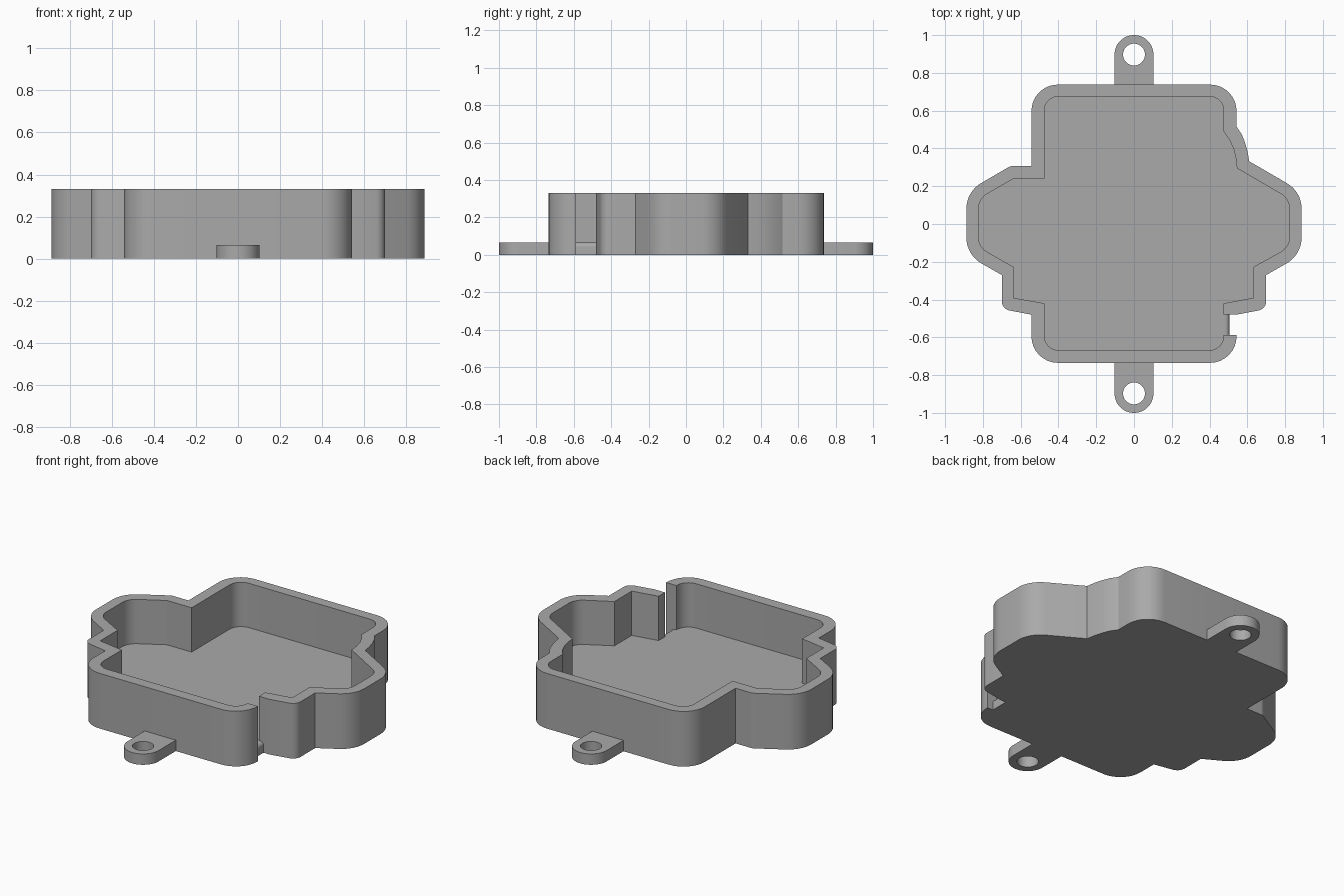
import bpy, bmesh, math
from mathutils import Vector

if "Cube" in bpy.data.objects:
    bpy.data.objects.remove(bpy.data.objects["Cube"])

HEIGHT, FLOOR = 0.33, 0.065

grey = bpy.data.materials.new("plain grey")
grey.use_nodes = True
grey.diffuse_color = (0.4, 0.4, 0.4, 1)
grey.node_tree.nodes["Principled BSDF"].inputs["Base Color"].default_value = grey.diffuse_color


def rounded(corners, steps=8):
    """Turn (x, y, radius) corners into a closed outline with filleted corners."""
    out = []
    for i, (x, y, r) in enumerate(corners):
        p = Vector((x, y))
        if r == 0:
            out.append(p)
            continue
        a = (Vector(corners[i - 1][:2]) - p).normalized()
        b = (Vector(corners[(i + 1) % len(corners)][:2]) - p).normalized()
        half = a.angle(b) / 2
        centre = p + (a + b).normalized() * r / math.sin(half)
        start = p + a * r / math.tan(half) - centre
        end = p + b * r / math.tan(half) - centre
        sweep = start.angle(end)
        for k in range(steps + 1):
            t = k / steps
            out.append(centre + (start * math.sin((1 - t) * sweep)
                                 + end * math.sin(t * sweep)) / math.sin(sweep))
    return out


def prism(name, outline, low, high, place=lambda u, v, w: (u, v, w)):
    """Extrude an outline between two levels."""
    bm = bmesh.new()
    face = bm.faces.new([bm.verts.new(place(u, v, low)) for u, v in outline])
    top = bmesh.ops.extrude_face_region(bm, geom=[face])["geom"]
    shift = Vector(place(0, 0, high)) - Vector(place(0, 0, low))
    bmesh.ops.translate(bm, vec=shift,
                        verts=[g for g in top if isinstance(g, bmesh.types.BMVert)])
    bmesh.ops.recalc_face_normals(bm, faces=bm.faces)
    mesh = bpy.data.meshes.new(name)
    bm.to_mesh(mesh)
    bm.free()
    mesh.materials.append(grey)
    obj = bpy.data.objects.new(name, mesh)
    bpy.context.collection.objects.link(obj)
    return obj


def activate(obj):
    bpy.ops.object.select_all(action="DESELECT")
    obj.select_set(True)
    bpy.context.view_layer.objects.active = obj


def cut(obj, cutter):
    """Subtract the cutter and throw it away."""
    mod = obj.modifiers.new("cut", "BOOLEAN")
    mod.operation, mod.solver, mod.object = "DIFFERENCE", "EXACT", cutter
    activate(obj)
    bpy.ops.object.modifier_apply(modifier=mod.name)
    bpy.data.objects.remove(cutter)


def smooth(obj):
    activate(obj)
    bpy.ops.object.shade_smooth_by_angle(angle=math.radians(25))


# Tray body: outer outline, counterclockwise from the front left corner
outer = [
    (0.543, -0.735, 0.14), (0.543, -0.48, 0), (0.7, -0.45, 0.05), (0.7, -0.27, 0),
    (0.887, -0.163, 0.155), (0.887, 0.171, 0.155),
    (0.61, 0.332, 0), (0.601, 0.385, 0), (0.588, 0.43, 0), (0.57, 0.475, 0), (0.543, 0.515, 0),
    (0.543, 0.738, 0.14), (-0.543, 0.738, 0.14),
    (-0.543, 0.307, 0), (-0.654, 0.307, 0.05),
    (-0.887, 0.171, 0.155), (-0.887, -0.163, 0.155),
    (-0.7, -0.27, 0), (-0.7, -0.45, 0.05), (-0.543, -0.48, 0), (-0.543, -0.735, 0.14),
]
tray = prism("tray_body", rounded(outer), 0, HEIGHT)

# Pocket inside the walls
inner = [
    (0.475, -0.668, 0.075), (0.475, -0.42, 0), (0.633, -0.391, 0), (0.633, -0.227, 0),
    (0.823, -0.122, 0.09), (0.823, 0.133, 0.09),
    (0.545, 0.295, 0), (0.54, 0.345, 0), (0.528, 0.395, 0), (0.506, 0.445, 0), (0.475, 0.49, 0),
    (0.475, 0.675, 0.075), (-0.475, 0.675, 0.075),
    (-0.475, 0.24, 0), (-0.638, 0.24, 0),
    (-0.823, 0.133, 0.09), (-0.823, -0.122, 0.09),
    (-0.638, -0.227, 0), (-0.638, -0.391, 0), (-0.475, -0.42, 0), (-0.475, -0.668, 0.075),
]
cut(tray, prism("pocket_cutter", rounded(inner), FLOOR, HEIGHT + 0.1))

# Wall slot with a rounded sill
slot = [(0.46, 0.5, 0), (0.46, FLOOR, 0), (0.505, FLOOR, 0.022),
        (0.505, -0.1, 0), (0.6, -0.1, 0), (0.6, 0.5, 0)]
cut(tray, prism("slot_cutter", rounded(slot), -0.588, -0.48, lambda u, v, w: (u, w, v)))
smooth(tray)

# Mounting lugs with screw holes, front and back
for name, side in (("front_lug", -1), ("back_lug", 1)):
    centre, radius = 0.897, 0.103
    arc = [(radius * math.cos(math.pi * k / 24),
            side * (centre + radius * math.sin(math.pi * k / 24))) for k in range(25)]
    lug = prism(name, [(radius, side * 0.734)] + arc + [(-radius, side * 0.734)], 0, FLOOR)
    hole = [(0.058 * math.cos(math.tau * k / 32),
             side * centre + 0.058 * math.sin(math.tau * k / 32)) for k in range(32)]
    cut(lug, prism("hole_cutter", hole, -0.1, 0.2))
    smooth(lug)
